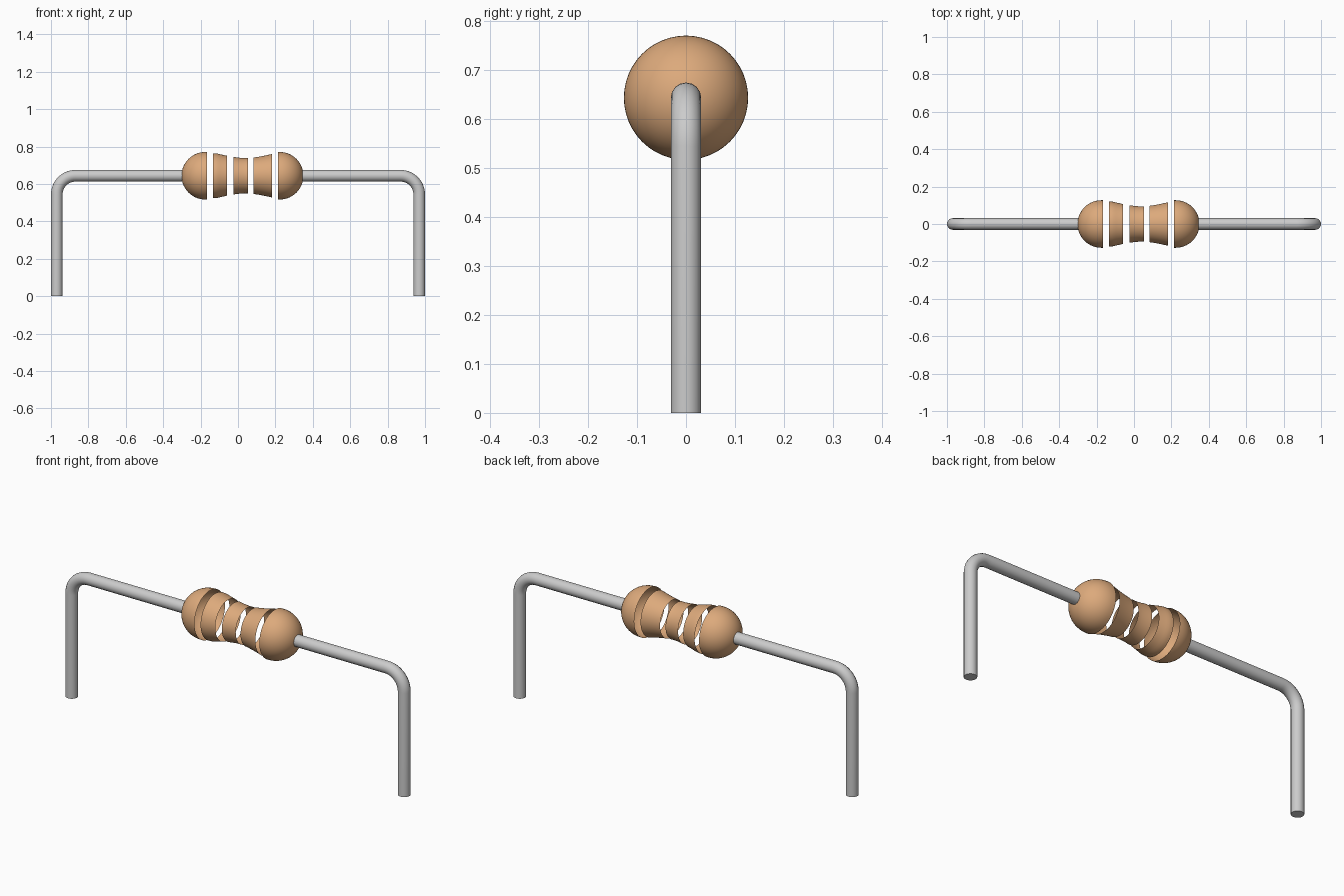
import bpy, bmesh, math
from mathutils import Vector, Matrix

if "Cube" in bpy.data.objects:
    bpy.data.objects.remove(bpy.data.objects["Cube"])

AXIS_Z = 0.644      # height of the horizontal axis
WIRE_R = 0.031
MID_X = 0.024       # centre of the resistor body

tan = bpy.data.materials.new("tan_shell")
tan.diffuse_color = (0.72, 0.40, 0.20, 1)
tan.use_nodes = True
tan.node_tree.nodes["Principled BSDF"].inputs["Base Color"].default_value = tan.diffuse_color


def smooth(obj):
    bpy.ops.object.select_all(action='DESELECT')
    obj.select_set(True)
    bpy.context.view_layer.objects.active = obj
    bpy.ops.object.shade_smooth_by_angle(angle=math.radians(40))


def lathe(name, profile):
    """Spin (x, radius) points around the horizontal axis into an open shell."""
    bm = bmesh.new()
    verts = [bm.verts.new((x, 0, r)) for x, r in profile]
    edges = [bm.edges.new(p) for p in zip(verts, verts[1:])]
    bmesh.ops.spin(bm, geom=verts + edges, cent=(0, 0, 0), axis=(1, 0, 0),
                   angle=2 * math.pi, steps=48, use_merge=True)
    bmesh.ops.remove_doubles(bm, verts=bm.verts, dist=1e-5)
    bmesh.ops.recalc_face_normals(bm, faces=bm.faces)
    # outward normals on an open shell
    f = max(bm.faces, key=lambda f: f.calc_center_median().z)
    if f.normal.z < 0:
        bmesh.ops.reverse_faces(bm, faces=bm.faces)
    bmesh.ops.translate(bm, verts=bm.verts, vec=(0, 0, AXIS_Z))
    me = bpy.data.meshes.new(name)
    bm.to_mesh(me)
    bm.free()
    me.materials.append(tan)
    obj = bpy.data.objects.new(name, me)
    bpy.context.collection.objects.link(obj)
    smooth(obj)


def wire(name, side, inner_x, leg_x, bend=0.10):
    """Bent lead: from the body outwards, round the corner, down to the ground."""
    pts = [(inner_x, AXIS_Z)]
    for i in range(13):
        a = math.radians(90 * (1 - i / 12))
        pts.append((side * (leg_x - bend + bend * math.cos(a)),
                    AXIS_Z - bend + bend * math.sin(a)))
    pts.append((side * leg_x, 0))
    cu = bpy.data.curves.new(name, 'CURVE')
    cu.dimensions = '3D'
    cu.bevel_depth = WIRE_R
    cu.bevel_resolution = 6
    cu.use_fill_caps = True
    sp = cu.splines.new('POLY')
    sp.points.add(len(pts) - 1)
    for p, (x, z) in zip(sp.points, pts):
        p.co = (x, 0, z, 1)
    obj = bpy.data.objects.new(name, cu)
    bpy.context.collection.objects.link(obj)
    bpy.ops.object.select_all(action='DESELECT')
    obj.select_set(True)
    bpy.context.view_layer.objects.active = obj
    bpy.ops.object.convert(target='MESH')
    smooth(bpy.context.view_layer.objects.active)


# Rounded end caps, open towards the middle
R = 0.127
for name, s in (("left_cap", -1), ("right_cap", 1)):
    dome = [(MID_X + s * (0.199 + R * math.sin(t)), R * math.cos(t))
            for t in (math.pi / 2 * i / 14 for i in range(14))]
    lathe(name, [(MID_X + s * 0.189, R)] + dome + [(MID_X + s * (0.199 + R), 0)])


# Waisted bands between the caps, following one curved profile
def waist(x):
    return 0.094 + 0.026 * min(1, abs(x - 0.04) / 0.155) ** 1.6


for name, a, b in (("left_band", -0.134, -0.058),
                   ("middle_band", -0.024, 0.053),
                   ("right_band", 0.083, 0.183)):
    lathe(name, [(a + (b - a) * i / 6, waist(a + (b - a) * i / 6)) for i in range(7)])

# Bent wire leads
wire("left_lead", -1, -0.285, 0.969)
wire("right_lead", 1, 0.333, 0.969)
